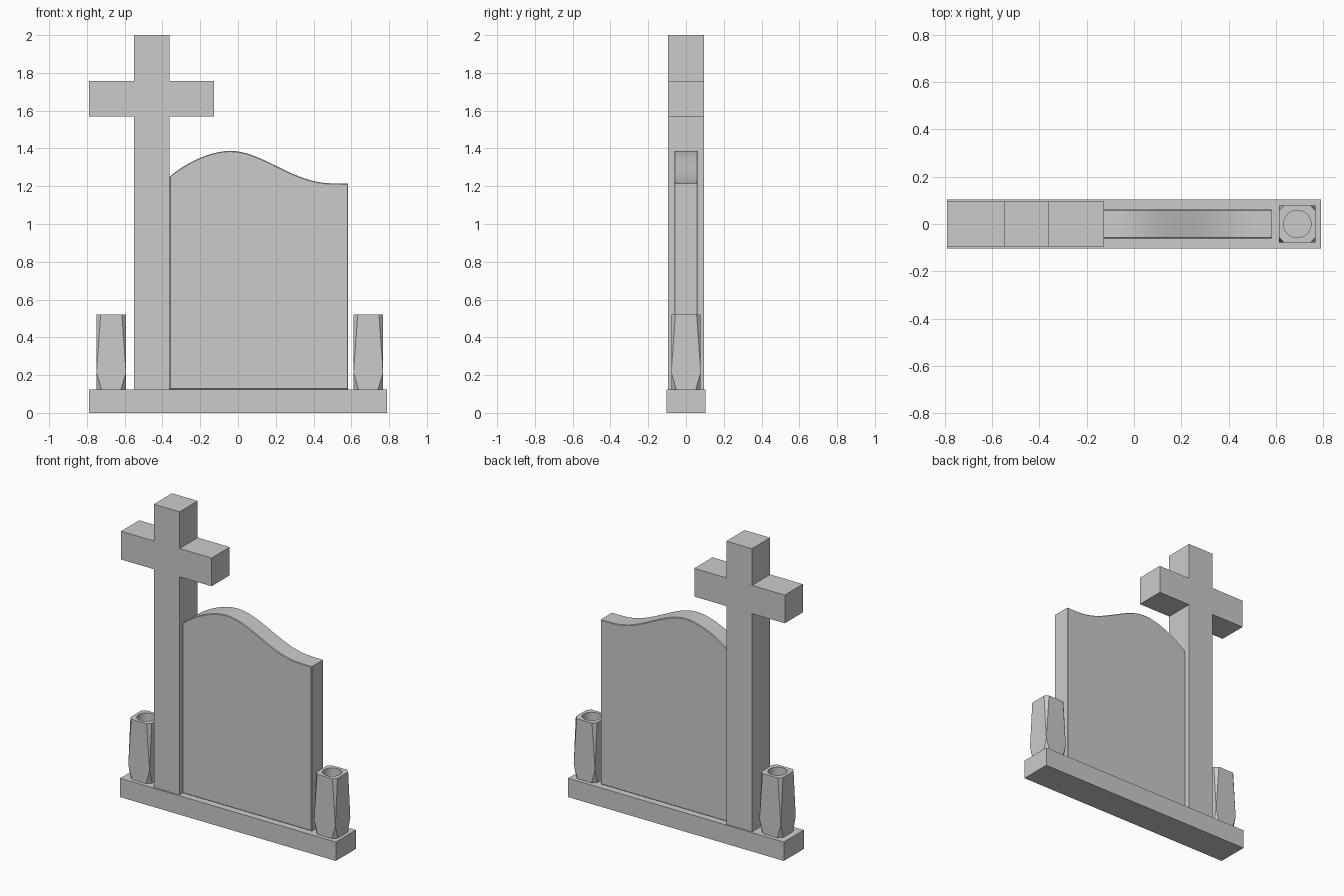
import bpy, bmesh, math
from mathutils import Vector
from mathutils.geometry import interpolate_bezier

if "Cube" in bpy.data.objects:
    bpy.data.objects.remove(bpy.data.objects["Cube"])


def make_object(name, bm):
    bmesh.ops.recalc_face_normals(bm, faces=bm.faces)
    mesh = bpy.data.meshes.new(name)
    bm.to_mesh(mesh)
    bm.free()
    obj = bpy.data.objects.new(name, mesh)
    bpy.context.collection.objects.link(obj)
    return obj


def activate(obj):
    bpy.ops.object.select_all(action='DESELECT')
    obj.select_set(True)
    bpy.context.view_layer.objects.active = obj


def smooth(obj, degrees):
    activate(obj)
    bpy.ops.object.shade_smooth_by_angle(angle=math.radians(degrees))


def extrude_profile(name, points, half_depth, bevel=0.0):
    """Extrude an x-z outline along y, optionally bevelling both rims."""
    bm = bmesh.new()
    face = bm.faces.new([bm.verts.new((x, -half_depth, z)) for x, z in points])
    new = bmesh.ops.extrude_face_region(bm, geom=[face])["geom"]
    bmesh.ops.translate(bm, vec=(0, 2 * half_depth, 0),
                        verts=[v for v in new if isinstance(v, bmesh.types.BMVert)])
    if bevel:
        bmesh.ops.recalc_face_normals(bm, faces=bm.faces)
        rims = [e for e in bm.edges
                if abs(e.verts[0].co.y - e.verts[1].co.y) < 1e-6]
        bmesh.ops.bevel(bm, geom=rims, offset=bevel, segments=1, affect='EDGES')
    return make_object(name, bm)


BASE_TOP = 0.125

# Plinth
extrude_profile("base", [(-0.79, 0), (0.79, 0), (0.79, BASE_TOP), (-0.79, BASE_TOP)], 0.104)

# Cross: post and arms as one outline
extrude_profile("cross", [
    (-0.55, BASE_TOP), (-0.362, BASE_TOP), (-0.362, 1.57), (-0.127, 1.57),
    (-0.127, 1.757), (-0.362, 1.757), (-0.362, 2.0), (-0.55, 2.0),
    (-0.55, 1.757), (-0.79, 1.757), (-0.79, 1.57), (-0.55, 1.57)], 0.095)

# Headstone slab with wavy top
def curve(*pts):
    a, h1, h2, b = [Vector((x, z, 0)) for x, z in pts]
    return [(p.x, p.y) for p in interpolate_bezier(a, h1, h2, b, 18)]

top = curve((-0.362, 1.25), (-0.27, 1.33), (-0.14, 1.387), (-0.04, 1.387))
top += curve((-0.04, 1.387), (0.13, 1.387), (0.29, 1.215), (0.50, 1.215))[1:]
top += [(0.583, 1.214)]
slab = extrude_profile("headstone", [(0.583, BASE_TOP), (-0.362, BASE_TOP)] + top,
                       0.062, bevel=0.004)
smooth(slab, 30)


# Vases: square blocks with corners tapering to facets at top and bottom
def make_vase(name, x):
    half, z_top, z_mid = 0.078, 0.522, 0.215
    cut_top, cut_bottom = 0.022, 0.026
    bm = bmesh.new()
    corners = []
    for i in range(4):
        angle = i * math.pi / 2
        c, s = round(math.cos(angle)), round(math.sin(angle))

        def vert(px, py, z):
            return bm.verts.new((x + c * px - s * py, s * px + c * py, z))
        corners.append((
            vert(half, half - cut_bottom, BASE_TOP), vert(half - cut_bottom, half, BASE_TOP),
            vert(half, half, z_mid),
            vert(half, half - cut_top, z_top), vert(half - cut_top, half, z_top)))
    for i in range(4):
        b0, b1, m, t0, t1 = corners[i]
        nb0, _, nm, nt0, _ = corners[(i + 1) % 4]
        bm.faces.new((b0, b1, m))
        bm.faces.new((m, t1, t0))
        bm.faces.new((b1, nb0, nm, nt0, t1, m))
    bm.faces.new([v for k in corners for v in (k[3], k[4])])
    bm.faces.new([v for k in corners for v in (k[0], k[1])])
    vase = make_object(name, bm)

    # Round flower hole
    bpy.ops.mesh.primitive_cylinder_add(vertices=40, radius=0.058, depth=0.5,
                                        location=(x, 0, z_top - 0.25 + 0.25))
    cutter = bpy.context.object
    cutter.hide_render = True
    mod = vase.modifiers.new("hole", 'BOOLEAN')
    mod.operation = 'DIFFERENCE'
    mod.solver = 'EXACT'
    mod.object = cutter
    activate(vase)
    bpy.ops.object.modifier_apply(modifier=mod.name)
    bpy.data.objects.remove(cutter)
    smooth(vase, 12)


make_vase("left_vase", -0.671)
make_vase("right_vase", 0.69)
